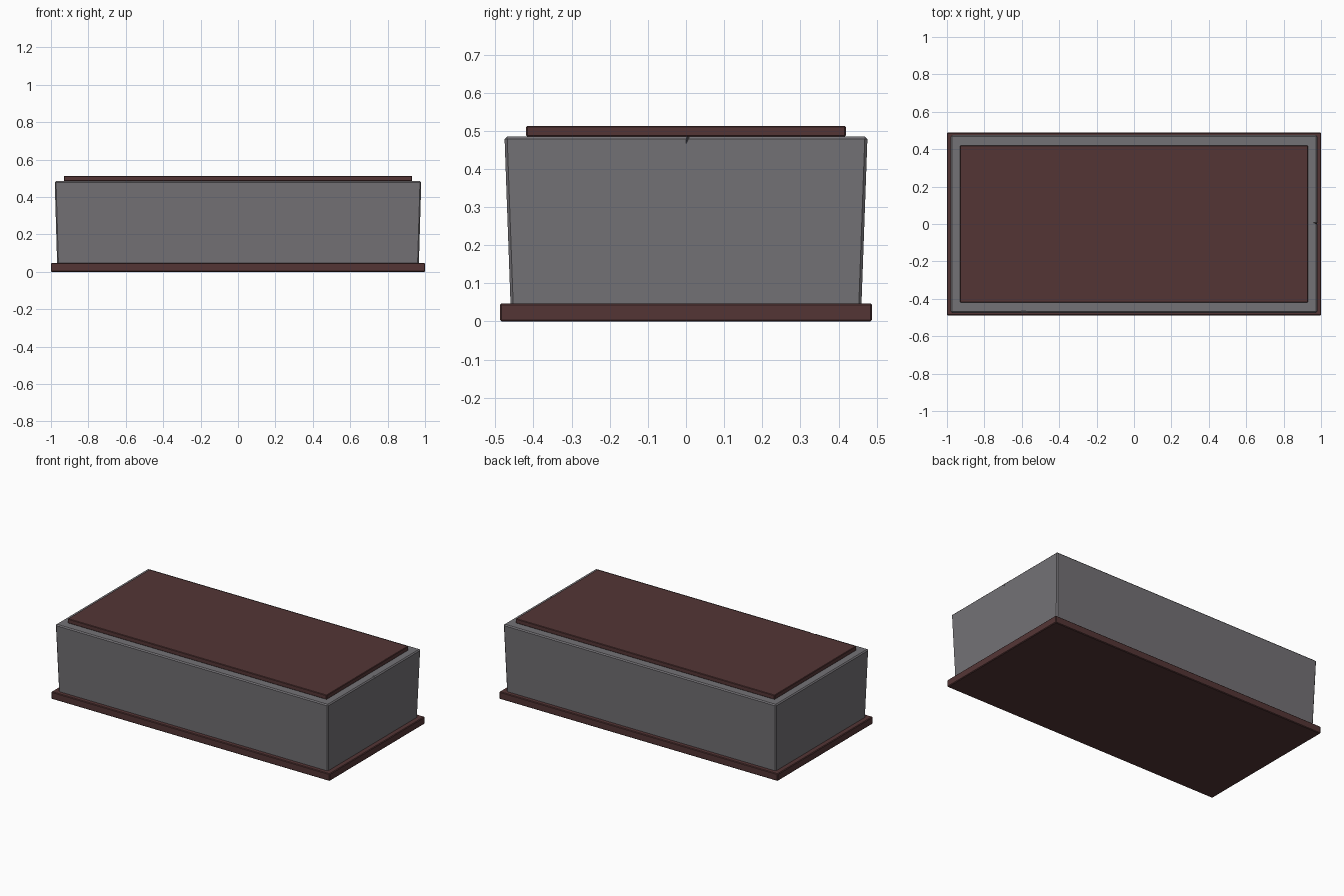
import bpy, bmesh

if "Cube" in bpy.data.objects:
    bpy.data.objects.remove(bpy.data.objects["Cube"])


def material(name, rgb):
    m = bpy.data.materials.new(name)
    m.diffuse_color = (*rgb, 1)
    m.use_nodes = True
    m.node_tree.nodes["Principled BSDF"].inputs["Base Color"].default_value = m.diffuse_color
    return m


brown = material("dark_red_brown", (0.088, 0.036, 0.036))
grey = material("stone_grey", (0.175, 0.168, 0.18))


def add_object(name, bm, mat):
    bmesh.ops.recalc_face_normals(bm, faces=bm.faces)
    me = bpy.data.meshes.new(name)
    bm.to_mesh(me)
    bm.free()
    me.materials.append(mat)
    ob = bpy.data.objects.new(name, me)
    bpy.context.collection.objects.link(ob)
    return ob


def block(name, bottom, top, z0, z1, bevel, mat):
    """Box with separate half sizes at bottom and top, and narrow bevels."""
    bm = bmesh.new()
    bmesh.ops.create_cube(bm, size=2)
    for v in bm.verts:
        hx, hy = top if v.co.z > 0 else bottom
        v.co = (v.co.x * hx, v.co.y * hy, z1 if v.co.z > 0 else z0)
    bmesh.ops.bevel(bm, geom=bm.edges[:], offset=bevel, segments=1, affect='EDGES')
    return add_object(name, bm, mat)


def cutter(name, points):
    bm = bmesh.new()
    for p in points:
        bm.verts.new(p)
    bmesh.ops.convex_hull(bm, input=bm.verts[:])
    ob = add_object(name, bm, grey)
    ob.hide_render = True
    ob.hide_viewport = True
    return ob


# Plinth, flared stone body and lid panel
block("base_slab", (1, 0.488), (1, 0.488), 0, 0.047, 0.004, brown)
body = block("stone_body", (0.967, 0.46), (0.98, 0.476), 0.04, 0.485, 0.007, grey)
block("lid_slab", (0.93, 0.419), (0.93, 0.419), 0.484, 0.513, 0.003, brown)

# Worn front edge, chipped front edge and cracked right edge
cutters = [
    cutter("worn_edge_cutter", [
        (-0.57, -0.52, 0.5), (-0.57, -0.457, 0.5), (-0.57, -0.52, 0.458),
        (1.02, -0.52, 0.5), (1.02, -0.464, 0.5), (1.02, -0.52, 0.463)]),
    cutter("front_chip_cutter", [
        (-0.66, -0.5, 0.5), (-0.61, -0.445, 0.5), (-0.565, -0.447, 0.5),
        (-0.56, -0.5, 0.5), (-0.59, -0.5, 0.46), (-0.575, -0.5, 0.46)]),
    cutter("side_crack_cutter", [
        (1.0, -0.004, 0.5), (1.0, 0.022, 0.5), (0.945, 0.012, 0.5),
        (1.0, -0.008, 0.444)]),
]
for c in cutters:
    mod = body.modifiers.new(c.name, 'BOOLEAN')
    mod.operation = 'DIFFERENCE'
    mod.solver = 'EXACT'
    mod.object = c
